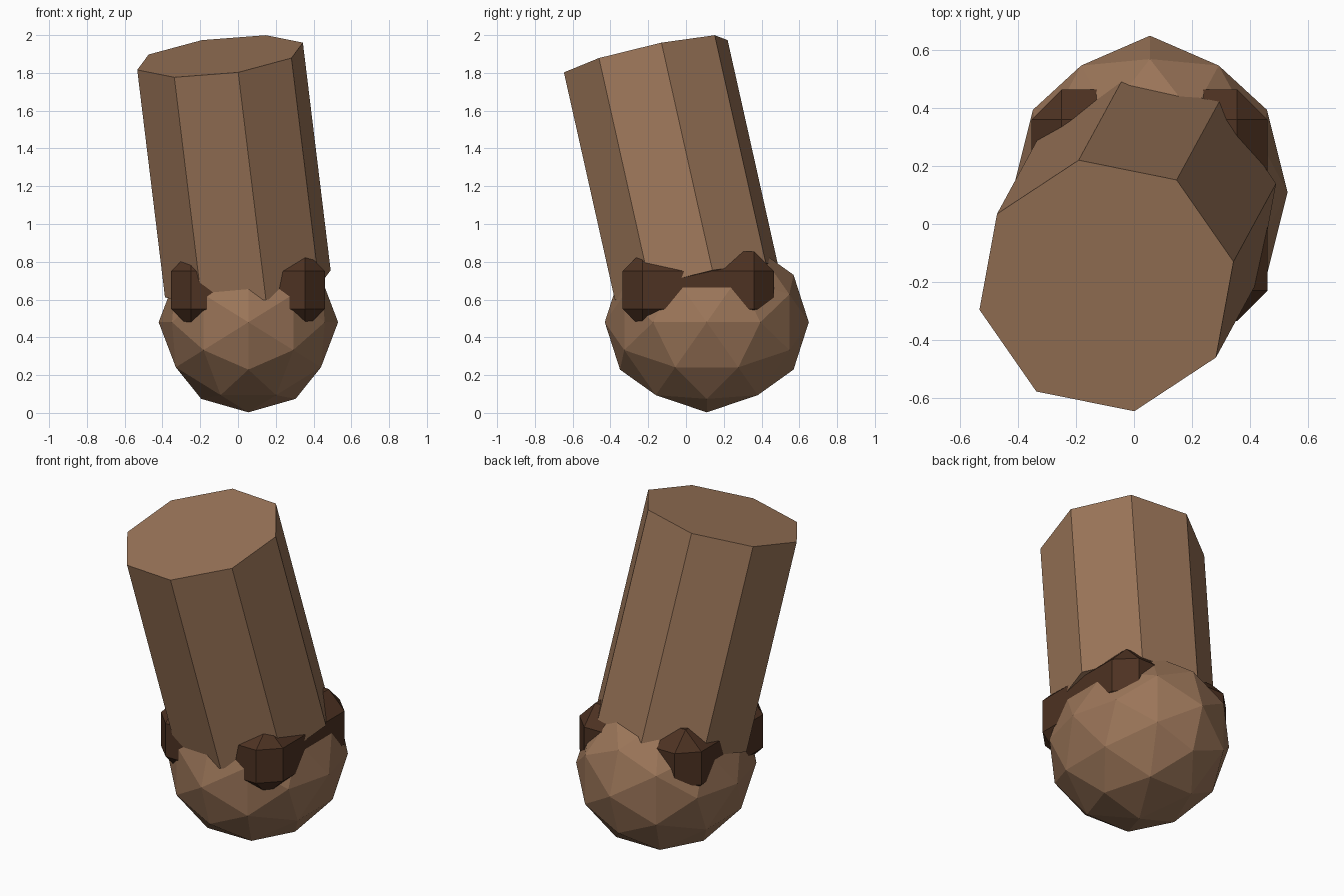
import bpy, bmesh
from itertools import combinations
from mathutils import Vector, Matrix

if "Cube" in bpy.data.objects:
    bpy.data.objects.remove(bpy.data.objects["Cube"])


def material(name, rgb):
    m = bpy.data.materials.new(name)
    m.diffuse_color = (*rgb, 1)
    m.use_nodes = True
    m.node_tree.nodes["Principled BSDF"].inputs["Base Color"].default_value = m.diffuse_color
    return m


def finish(bm, name, mat):
    bmesh.ops.recalc_face_normals(bm, faces=bm.faces[:])
    me = bpy.data.meshes.new(name)
    bm.to_mesh(me)
    bm.free()
    me.materials.append(mat)
    ob = bpy.data.objects.new(name, me)
    bpy.context.collection.objects.link(ob)
    return ob


brown = material("brown", (0.33, 0.18, 0.10))
dark = material("dark_brown", (0.075, 0.032, 0.016))

# Rounded base: axis-aligned icosahedron, subdivided once onto a sphere
a, b = 0.5257, 0.8507
pts = []
for s in (-1, 1):
    for t in (-1, 1):
        pts += [Vector((s * a, 0, t * b)), Vector((0, s * b, t * a)), Vector((s * b, t * a, 0))]
pts += [(p + q).normalized() for p, q in combinations(pts, 2) if (p - q).length < 1.1]
bm = bmesh.new()
for p in pts:
    bm.verts.new(p)
bmesh.ops.convex_hull(bm, input=bm.verts[:])
bm.transform(Matrix.Translation((0.055, 0.11, 0.48)) @ Matrix.Diagonal((0.475, 0.54, 0.477, 1)))
finish(bm, "rounded_base", brown)

# Leaning eight-sided post
top, bottom = Vector((-0.095, -0.213, 1.888)), Vector((0.052, 0.057, 0.683))
w = (top - bottom).normalized()
u = Vector((0.096, -0.432, -0.087))
u = (u - w * u.dot(w)).normalized()
v = w.cross(u)
frame = Matrix((u, v, w)).transposed().to_4x4()
bm = bmesh.new()
bmesh.ops.create_cone(bm, cap_ends=True, segments=8, radius1=0.452, radius2=0.452,
                      depth=(top - bottom).length,
                      matrix=Matrix.Translation((top + bottom) / 2) @ frame)
finish(bm, "leaning_post", brown)

# Chamfered block joining base and post; only its corners stick out
bm = bmesh.new()
bmesh.ops.create_cube(bm, size=1, matrix=Matrix.Translation((0.053, 0.065, 0.65))
                      @ Matrix.Diagonal((0.815, 0.80, 0.41, 1)))
bmesh.ops.bevel(bm, geom=bm.edges[:], offset=0.105, segments=1, affect='EDGES')
finish(bm, "joint_block", dark)
